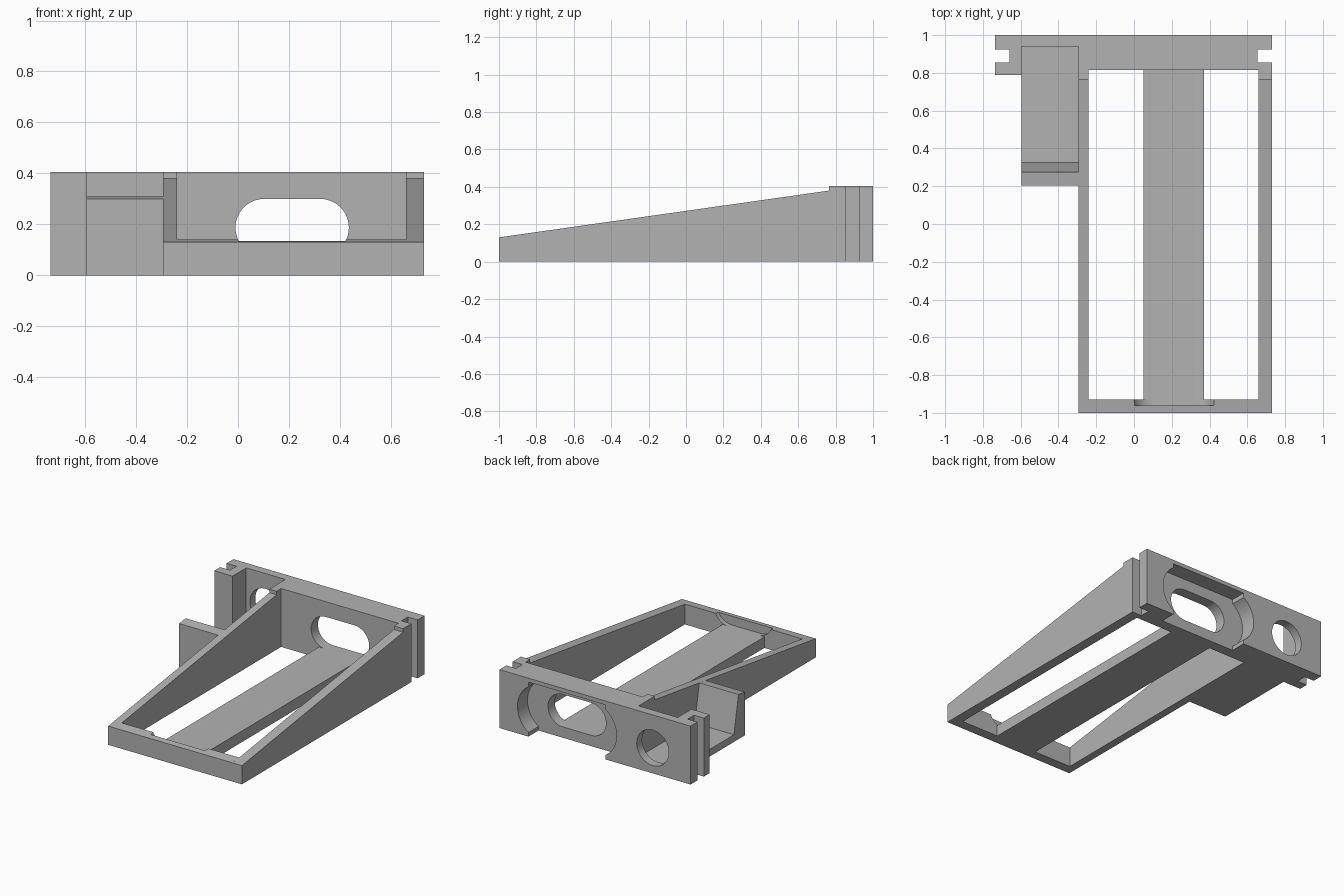
import bpy, bmesh, math

if "Cube" in bpy.data.objects:
    bpy.data.objects.remove(bpy.data.objects["Cube"], do_unlink=True)

GREY = (0.45, 0.45, 0.45, 1)
mat = bpy.data.materials.new("plain grey")
mat.use_nodes = True
mat.diffuse_color = GREY
mat.node_tree.nodes["Principled BSDF"].inputs["Base Color"].default_value = GREY


def prism(name, outline, axis, lo, hi):
    """Extrude a closed 2D outline along one axis (outline keeps the other two in order)."""
    place = {"x": lambda a, b, t: (t, a, b),
             "y": lambda a, b, t: (a, t, b),
             "z": lambda a, b, t: (a, b, t)}[axis]
    bm = bmesh.new()
    ends = [[bm.verts.new(place(a, b, t)) for a, b in outline] for t in (lo, hi)]
    for ring in ends:
        bm.faces.new(ring)
    n = len(outline)
    for i in range(n):
        j = (i + 1) % n
        bm.faces.new((ends[0][i], ends[0][j], ends[1][j], ends[1][i]))
    bmesh.ops.recalc_face_normals(bm, faces=bm.faces)
    mesh = bpy.data.meshes.new(name)
    bm.to_mesh(mesh)
    bm.free()
    mesh.materials.append(mat)
    obj = bpy.data.objects.new(name, mesh)
    bpy.context.collection.objects.link(obj)
    return obj


def rect(a0, a1, b0, b1):
    return [(a0, b0), (a1, b0), (a1, b1), (a0, b1)]


def stadium(cx, cz, half, r, steps=24):
    """Outline of a slot with round ends; half = 0 gives a circle."""
    pts = []
    for side in (1, -1):
        for i in range(steps + 1 if half else steps):
            t = -math.pi / 2 + math.pi * i / steps
            pts.append((cx + side * (half + r * math.cos(t)), cz + side * r * math.sin(t)))
    return pts


def cut(target, *cutters):
    for c in cutters:
        mod = target.modifiers.new("cut", "BOOLEAN")
        mod.operation = "DIFFERENCE"
        mod.solver = "EXACT"
        mod.object = c
        bpy.context.view_layer.objects.active = target
        bpy.ops.object.modifier_apply(modifier=mod.name)


# Shared dimensions
TOP, BACK, BLOCK_Y = 0.405, 1.0, 0.815
LEFT, RIGHT = 0.73, -0.735
SLOT_X, SLOT_Z = 0.2125, 0.1875
TRAY = (-0.595, -0.295)
FLOOR = 0.05

# Back block with a notch in each end
back_block = prism("back_block", [
    (RIGHT, 0.79), (TRAY[0], 0.79), (TRAY[0], BLOCK_Y), (LEFT, BLOCK_Y),
    (LEFT, 0.855), (0.655, 0.855), (0.655, 0.925), (LEFT, 0.925),
    (LEFT, BACK), (RIGHT, BACK),
    (RIGHT, 0.925), (-0.66, 0.925), (-0.66, 0.855), (RIGHT, 0.855)], "z", 0, TOP)

# Tapered side walls with a raised step at the back
wall = [(-1, 0), (BLOCK_Y, 0), (BLOCK_Y, TOP), (0.765, TOP), (0.765, 0.38), (-1, 0.13)]
prism("left_wall", wall, "x", 0.66, LEFT)
prism("right_wall", wall, "x", TRAY[1], -0.24)

# Front bar and flat centre plate
front_bar = prism("front_bar", [(-1, 0), (-0.93, 0), (-0.93, 0.14), (-1, 0.13)],
                  "x", -0.24, 0.66)
centre_plate = prism("centre_plate", rect(0.05, 0.37, 0, 0.077), "y", -0.93, BLOCK_Y)

# Side tray with a sloping inner face
prism("side_tray", [(0.205, 0), (BLOCK_Y, 0), (BLOCK_Y, FLOOR), (0.325, FLOOR),
                    (0.275, 0.31), (0.205, 0.30)], "x", *TRAY)

# Cutters: long slot, rear recess, tray pocket and round hole
slot = prism("slot_cutter", stadium(SLOT_X, SLOT_Z, 0.11, 0.1125), "y", -0.96, 1.1)
recess = prism("recess_cutter", stadium(SLOT_X, SLOT_Z, 0.19, 0.19), "y", 0.89, 1.1)
recess_box = prism("recess_box_cutter",
                   rect(SLOT_X - 0.295, SLOT_X + 0.295, -0.1, 0.377), "y", 0.89, 1.1)
pocket = prism("pocket_cutter", rect(*TRAY, FLOOR, 0.6), "y", 0.7, 0.94)
hole = prism("hole_cutter", stadium(-0.445, 0.177, 0, 0.123), "y", 0.9, 1.1)

cut(back_block, slot, recess, recess_box, pocket, hole)
cut(front_bar, slot)
cut(centre_plate, slot)
for c in (slot, recess, recess_box, pocket, hole):
    bpy.data.objects.remove(c, do_unlink=True)

# Smooth the curved walls, keep corners sharp
bpy.ops.object.select_all(action="DESELECT")
for obj in (back_block, front_bar):
    obj.select_set(True)
bpy.context.view_layer.objects.active = back_block
bpy.ops.object.shade_smooth_by_angle(angle=math.radians(30))
